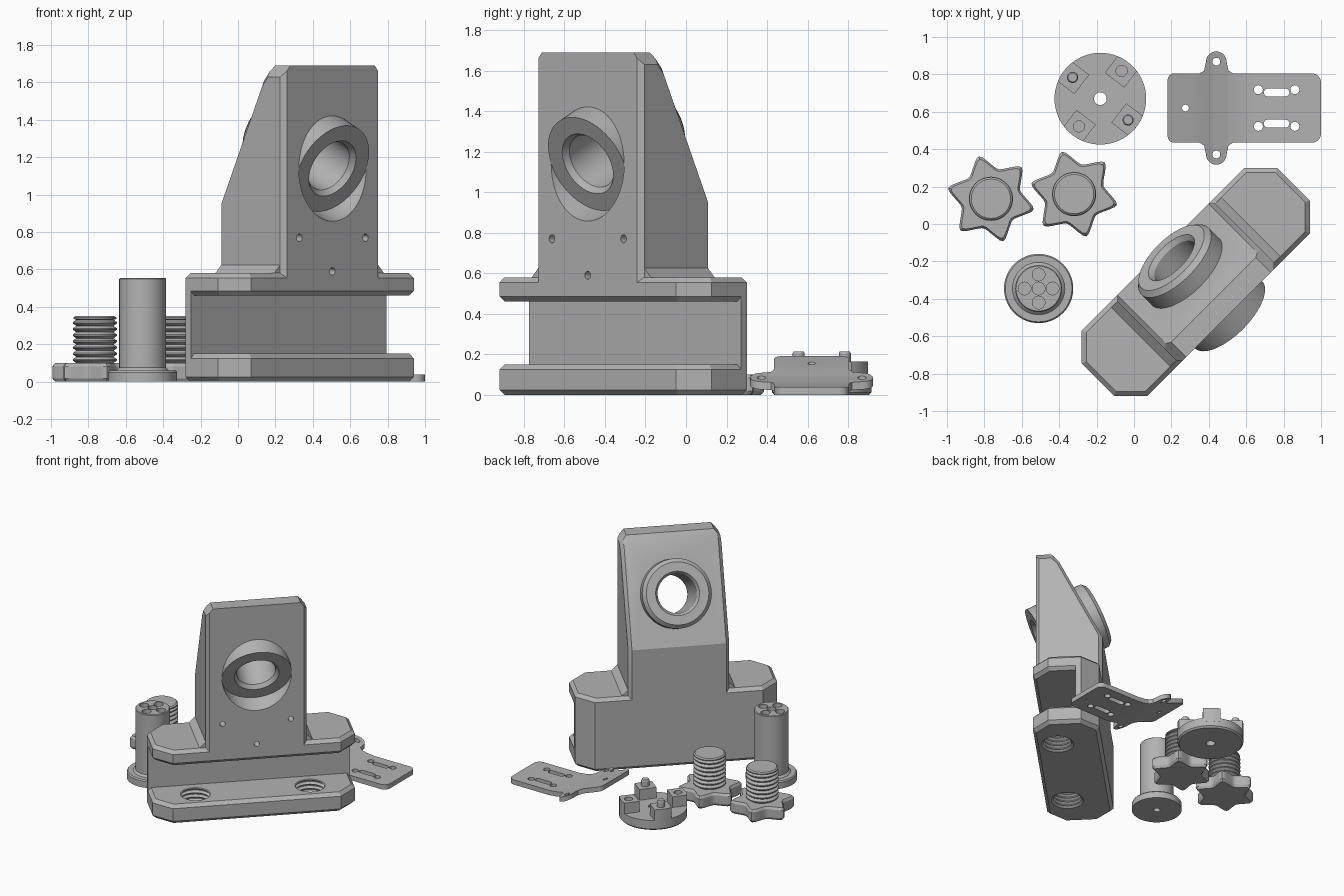
import bpy, bmesh, math
from mathutils import Matrix, Vector

if "Cube" in bpy.data.objects:
    bpy.data.objects.remove(bpy.data.objects["Cube"])

grey = bpy.data.materials.new("plain grey")
grey.diffuse_color = (0.45, 0.45, 0.45, 1)
grey.use_nodes = True
grey.node_tree.nodes["Principled BSDF"].inputs["Base Color"].default_value = grey.diffuse_color


def loft(name, sections, matrix=Matrix()):
    """Closed solid through matching rings of points."""
    bm = bmesh.new()
    rings = [[bm.verts.new(matrix @ Vector(p)) for p in s] for s in sections]
    n = len(rings[0])
    for a, b in zip(rings, rings[1:]):
        for i in range(n):
            j = (i + 1) % n
            bm.faces.new((a[i], a[j], b[j], b[i]))
    bm.faces.new(rings[0])
    bm.faces.new(rings[-1])
    bmesh.ops.recalc_face_normals(bm, faces=bm.faces)
    me = bpy.data.meshes.new(name)
    bm.to_mesh(me)
    bm.free()
    me.materials.append(grey)
    ob = bpy.data.objects.new(name, me)
    bpy.context.collection.objects.link(ob)
    return ob


def lathe(name, profile, matrix=Matrix(), seg=48):
    ang = [2 * math.pi * i / seg for i in range(seg)]
    return loft(name, [[(r * math.cos(a), r * math.sin(a), z) for a in ang]
                       for r, z in profile], matrix)


def prism(name, outline, z0, z1, matrix=Matrix()):
    return loft(name, [[(x, y, z) for x, y in outline] for z in (z0, z1)], matrix)


def combine(ob, other, op):
    mod = ob.modifiers.new("cut", 'BOOLEAN')
    mod.operation, mod.solver, mod.object = op, 'EXACT', other
    bpy.context.view_layer.objects.active = ob
    bpy.ops.object.modifier_apply(modifier=mod.name)
    bpy.data.objects.remove(other)


def drill(ob, x, y, r, z0, z1, matrix=Matrix()):
    combine(ob, lathe("drill", [(r, z0), (r, z1)],
                      matrix @ Matrix.Translation((x, y, 0)), 24), 'DIFFERENCE')


def thread(z0, turns, r, depth, pitch):
    pts = []
    for i in range(turns):
        z = z0 + i * pitch
        pts += [(r - depth, z), (r, z + pitch * .4), (r, z + pitch * .6)]
    return pts + [(r - depth, z0 + turns * pitch)]


# ---- Main stand, modelled square and then turned 45 degrees ----
L, F, K, C = .74, .2475, .125, .025


def octagon(c, z):
    l, f, k = L - c, F - c, K - .586 * c
    return [(-l, -f + k, z), (-l + k, -f, z), (l - k, -f, z), (l, -f + k, z),
            (l, f - k, z), (l - k, f, z), (-l + k, f, z), (-l, f - k, z)]


def flange(name, z0, z1):
    return loft(name, [octagon(C, z0), octagon(0, z0 + C), octagon(0, z1 - C), octagon(C, z1)])


stand = flange("stand", 0, .15)
combine(stand, flange("top_flange", .46, .58), 'UNION')
web = [(-L, .0825), (L, .0825), (L, F - K), (L - K, F), (K - L, F), (-L, F - K)]
combine(stand, prism("web", web, .05, .55), 'UNION')


# Tower with a sloping back
def slope(z):
    return F - (z - .95) * .49


def tower_section(x, top, c):
    return [(x, c - F, .5), (x, F - c, .5), (x, F - c, .95),
            (x, slope(top - .05) - c, top - .05), (x, slope(top) - .02 - c, top), (x, c - F, top)]


tower = loft("tower", [tower_section(-.37, 1.63, C), tower_section(-.345, 1.66, 0),
                       tower_section(-.32, 1.69, 0), tower_section(.32, 1.69, 0),
                       tower_section(.345, 1.66, 0), tower_section(.37, 1.63, C)])
d = F - C
skirt = loft("skirt", [[(-w, -d, z), (w, -d, z), (w, d, z), (-w, d, z)]
                       for w, z in ((.415, .56), (.415, .58), (.37, .625))])
combine(tower, skirt, 'UNION')

# Tilted tube: pocket below its front face, collar at the back, bore through
tilt = math.radians(25.5)
axis = Matrix.Translation((0, -F, 1.14)) @ Matrix.Rotation(tilt - math.pi / 2, 4, 'X')
combine(tower, lathe("pocket", [(.255, -.4), (.255, 0)], axis, 64), 'DIFFERENCE')
combine(tower, lathe("tube", [(.254, 0), (.254, .45), (.228, .478)], axis, 64), 'UNION')
combine(stand, tower, 'UNION')
combine(stand, lathe("bore", [(.178, -.02), (.142, .03), (.142, .45), (.175, .5)], axis, 64),
        'DIFFERENCE')

# Small front holes and threaded foot holes
face = Matrix.Translation((0, -F, 0)) @ Matrix.Rotation(-math.pi / 2, 4, 'X')
for x, z in ((-.25, .77), (.25, .77), (0, .59)):
    drill(stand, x, -z, .02, -.05, .1, face)
for s in (-1, 1):
    cut = lathe("foot_thread", thread(-.02, 6, .12, .018, .033),
                Matrix.Translation((s * .42, -.08, 0)))
    combine(stand, cut, 'DIFFERENCE')
stand.data.transform(Matrix.Translation((.33, -.31, 0)) @ Matrix.Rotation(math.pi / 4, 4, 'Z'))

# ---- Two star knobs with threaded studs ----
star = []
for i in range(96):
    t = abs((i % 16) - 8) / 8          # 1 at a tip, 0 in a valley
    r = .163 + .072 * min(t, .93) ** 1.7 / .93 ** 1.7
    a = 2 * math.pi * (i + 8) / 96 + math.radians(-14) + math.pi / 6
    star.append((r * math.cos(a), r * math.sin(a)))
for n, (x, y) in enumerate(((-.765, .135), (-.32, .16))):
    m = Matrix.Translation((x, y, 0))
    knob = loft("star_knob_%d" % (n + 1),
                [[(px * s, py * s, z) for px, py in star]
                 for s, z in ((.93, 0), (1, .018), (1, .082), (.93, .1))], m)
    stud = [(.1, .08)] + thread(.1, 7, .118, .018, .033) + [(.115, .335), (.115, .342), (.105, .35)]
    combine(knob, lathe("stud", stud, m), 'UNION')

# ---- Flanged post with five blind holes ----
m = Matrix.Translation((-.51, -.345, 0))
post = lathe("flanged_post", [(.185, 0), (.185, .05), (.178, .06), (.14, .06), (.125, .075),
                              (.125, .55), (.12, .555)], m, 64)
for x, y in ((0, 0), (.075, 0), (-.075, 0), (0, .075), (0, -.075)):
    drill(post, x, y, .034, .47, .6, m)
drill(post, 0, 0, .025, -.05, .1, m)

# ---- Disc with four lugs, two pinned and two drilled ----
R = .245
centre = Matrix.Translation((-.18, .67, 0))
disc = lathe("lug_disc", [(R - .012, 0), (R, .012), (R, .08)], centre, 64)
h = math.asin(.065 / R)
lug = [(.125, -.065)] + [(R * math.cos(h * k / 4), R * math.sin(h * k / 4))
                         for k in range(-4, 5)] + [(.125, .065)]
for i in range(4):
    m = centre @ Matrix.Rotation(math.radians(52.5 + 90 * i), 4, 'Z')
    combine(disc, prism("lug", lug, .05, .165, m), 'UNION')
    if i % 2:
        pin = lathe("pin", [(.03, .15), (.03, .205), (.024, .215)],
                    m @ Matrix.Translation((.187, 0, 0)), 24)
        combine(disc, pin, 'UNION')
    else:
        drill(disc, .187, 0, .03, .09, .2, m)
drill(disc, 0, 0, .034, -.1, .2, centre)

# ---- Bent plate with ears and slots ----
top = [(1.05, .038), (.64, .038), (.57, .045), (.5, .063), (.42, .092), (.33, .135), (.16, .198)]
side = top + [(x, z - .038) for x, z in reversed(top)]
plate = loft("bent_plate", [[(x, y, z) for x, z in side] for y in (.2, 1.05)])


def arc(cx, cy, r, a0, a1, n=10):
    return [(cx + r * math.cos(math.radians(a0 + (a1 - a0) * i / n)),
             cy + r * math.sin(math.radians(a0 + (a1 - a0) * i / n))) for i in range(n + 1)]


half = arc(.95, .755, .05, 0, 90) + [(.53, .805), (.505, .82)]
half += arc(.44, .868, .055, 0, 180) + [(.375, .82), (.35, .805)] + arc(.215, .77, .035, 90, 180)
outline = half + [(x, 1.24 - y) for x, y in reversed(half)]
combine(plate, prism("outline", outline, -.2, .4), 'INTERSECT')
for x, y, r in ((.44, .868, .021), (.44, .372, .021), (.275, .62, .018)):
    drill(plate, x, y, r, -.2, .4)
for s in (-1, 1):
    for x in (.665, .86):
        drill(plate, x, .62 + s * .098, .024, -.2, .4)
    y = .62 + s * .083
    slot = arc(.81, y, .021, -90, 90) + arc(.715, y, .021, 90, 270)
    combine(plate, prism("slot", slot, -.2, .4), 'DIFFERENCE')

# Smooth the round surfaces, keep the edges crisp
for ob in bpy.context.scene.objects:
    ob.select_set(True)
    bpy.context.view_layer.objects.active = ob
bpy.ops.object.shade_smooth_by_angle(angle=math.radians(25))
